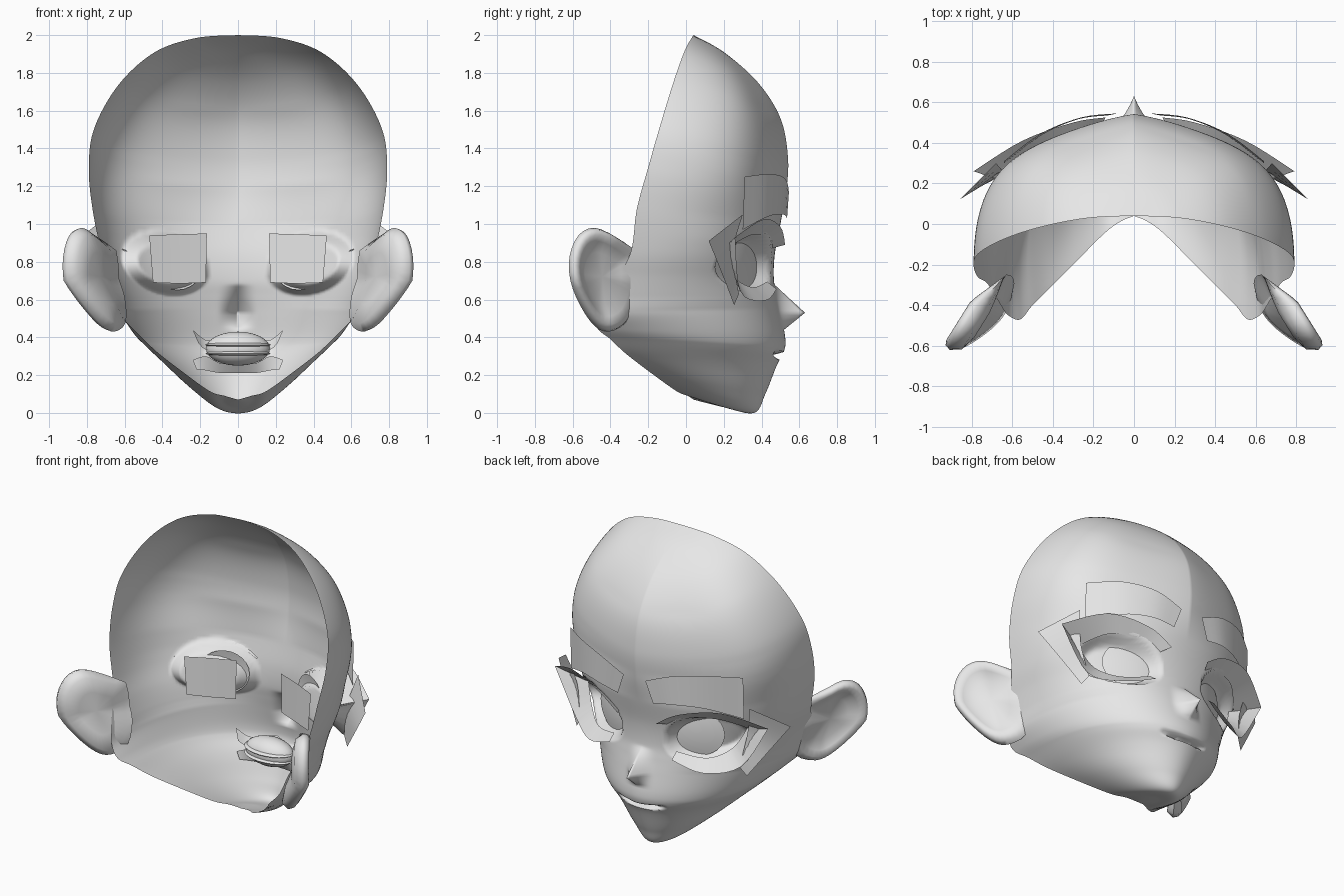
import bpy, bmesh, math
from mathutils import Vector

cube = bpy.data.objects.get("Cube")
if cube:
    bpy.data.objects.remove(cube, do_unlink=True)

grey = bpy.data.materials.new("light_grey")
grey.use_nodes = True
grey.diffuse_color = (0.8, 0.8, 0.8, 1)
grey.node_tree.nodes["Principled BSDF"].inputs["Base Color"].default_value = (0.8, 0.8, 0.8, 1)


def finish(name, bm, mirror=True, angle=40):
    """Turn a bmesh into a shaded object, mirrored across x when asked."""
    mesh = bpy.data.meshes.new(name)
    bm.to_mesh(mesh)
    bm.free()
    mesh.materials.append(grey)
    obj = bpy.data.objects.new(name, mesh)
    bpy.context.collection.objects.link(obj)
    bpy.ops.object.select_all(action='DESELECT')
    obj.select_set(True)
    bpy.context.view_layer.objects.active = obj
    bpy.ops.object.shade_smooth_by_angle(angle=math.radians(angle))
    if mirror:
        mod = obj.modifiers.new("Mirror", 'MIRROR')
        mod.merge_threshold = 0.0005
    return obj


def grid(name, rows, solid=False, angle=40):
    """Skin rows of points with quads."""
    bm = bmesh.new()
    vs = [[bm.verts.new(p) for p in row] for row in rows]
    for a, b in zip(vs, vs[1:]):
        for i in range(len(a) - 1):
            bm.faces.new((a[i], a[i + 1], b[i + 1], b[i]))
    bmesh.ops.remove_doubles(bm, verts=bm.verts[:], dist=0.0003)
    if solid:
        bmesh.ops.recalc_face_normals(bm, faces=bm.faces[:])
    return finish(name, bm, angle=angle)


def smooth_path(points, steps):
    """Catmull-Rom curve through tuples of any length."""
    pts = [points[0]] + list(points) + [points[-1]]
    out = []
    for k in range(len(points) - 1):
        for s in range(steps):
            t = s / steps
            out.append(tuple(
                0.5 * (2 * b + (c - a) * t + (2 * a - 5 * b + 4 * c - d) * t * t
                       + (3 * b - a - 3 * c + d) * t ** 3)
                for a, b, c, d in zip(*pts[k:k + 4])))
    return out + [tuple(points[-1])]


def clamp(v):
    return max(0.0, min(1.0, v))


# Face shell: front profile (y, z) paired with open back rim (x, y, z)
sections = [
    (.04, 2.0, 0, .04, 2.0), (.2, 1.91, .22, .03, 1.985), (.38, 1.75, .44, -.01, 1.91),
    (.5, 1.56, .63, -.07, 1.74), (.54, 1.35, .76, -.14, 1.51), (.53, 1.17, .79, -.2, 1.3),
    (.5, 1.0, .77, -.26, 1.08), (.47, .84, .725, -.29, .86), (.465, .71, .68, -.36, .72),
    (.48, .62, .65, -.41, .62), (.5, .53, .62, -.45, .52), (.525, .4, .56, -.47, .45),
    (.52, .33, .5, -.4, .39), (.48, .25, .42, -.32, .315), (.42, .1, .29, -.19, .215),
    (.36, 0, .15, -.05, .115), (.2, .03, .07, .01, .09), (.04, .07, 0, .04, .07)]


def face_point(section, t):
    cy, cz, rx, ry, rz = section
    a = t * math.pi / 2
    # fuller cheeks than forehead and jaw
    fullness = .93 - .2 * clamp((1.3 - cz) / .4) * clamp((cz - .2) / .4)
    x, y = rx * math.sin(a), ry + (cy - ry) * abs(math.cos(a)) ** fullness
    z = cz + (rz - cz) * t ** 2
    # gently ridged forehead, jaw curling in under its rim
    y -= .028 * math.sin(4 * a) * clamp((cz - 1) / .2) * clamp((1.9 - cz) / .3)
    x *= 1 + .1 * math.sin(2 * a) * clamp((.55 - cz) / .2)
    # nose ridge
    rise = clamp((.68 - z) / .15) if z > .53 else clamp((z - .44) / .09)
    y += .13 * rise * clamp(1 - x / .11) ** 2
    # mouth slit
    y -= .065 * clamp(1 - (x / .18) ** 2) * clamp(1 - abs(z - .302 - x * x * .6) / .02)
    # eye socket
    e = ((x - .385) / .23) ** 2 + ((z - .79 - (x - .38) * .15) / .165) ** 2
    if y > 0:
        y -= .12 * clamp((1 - e) * 1.7)
    return x, y, z


COLS = 60
grid("face_shell", [[face_point(s, (c / COLS) ** 1.15) for c in range(COLS + 1)]
                    for s in smooth_path(sections, 9)], angle=60)

# Ears: outline (along the ear, height) lofted into a hollowed dish
outline = smooth_path([
    (-.01, .86), (.13, .93), (.27, .98), (.37, .94), (.425, .83), (.42, .7), (.36, .57),
    (.27, .46), (.18, .43), (.06, .48), (-.02, .62), (-.03, .75), (-.01, .86)], 3)
along, out = Vector((.53, -.85, 0)), Vector((.85, .53, 0))


def ear_ring(scale, offset):
    ring = []
    for s, z in outline:
        s, z = .2 + (s - .2) * scale, .72 + (z - .72) * scale
        # the front edge thins and sinks into the cheek
        sink = clamp((s + .03) / .2)
        lean = Vector((-.45 * max(0, .7 - z), 0, 0))
        ring.append(Vector((.68, -.255, z)) + along * s + out * (offset * sink - .04 * (1 - sink)) + lean)
    return ring


grid("ears", [ear_ring(*r) for r in (
    (0, -.07), (.5, -.07), (.85, -.05), (1, 0), (.96, .03), (.86, .04), (.72, .015),
    (.5, -.025), (0, -.035))], solid=True, angle=70)


# Loose plates around each eye
def plate(name, upper, lower, steps=5):
    grid(name, [smooth_path(upper, steps), smooth_path(lower, steps)])


plate("eyebrows",
      [(.08, .545, 1.17), (.26, .525, 1.24), (.46, .445, 1.265), (.64, .31, 1.25)],
      [(.13, .535, 1.03), (.28, .515, 1.05), (.46, .435, 1.04), (.64, .30, .97)])
plate("upper_lashes",
      [(.14, .525, .89), (.3, .5, .985), (.55, .41, 1.025), (.79, .26, .93)],
      [(.18, .45, .87), (.3, .42, .93), (.48, .34, .94), (.62, .2, .86)])
plate("lash_wings",
      [(.68, .30, 1.05), (.63, .25, .85), (.59, .28, .63)],
      [(.86, .12, .91), (.745, .19, .74), (.63, .255, .57)])
plate("lower_lashes",
      [(.23, .43, .695), (.4, .35, .665), (.52, .25, .725), (.59, .19, .86)],
      [(.23, .48, .655), (.42, .42, .595), (.61, .29, .64), (.79, .26, .93)])
plate("inner_eye_plates",
      [(.165, .22, .95), (.32, .165, .945), (.47, .1, .94)],
      [(.17, .22, .69), (.31, .165, .685), (.45, .1, .69)], 2)

# Irises: shallow domes set into the sockets
rings = []
for k in range(6):
    r = k / 5
    ring = []
    for i in range(25):
        a = math.tau * i / 24
        x = .32 + .14 * r * math.cos(a)
        ring.append((x, .38 - .48 * (x - .18) + .015 * (1 - r * r), .795 + .145 * r * math.sin(a)))
    rings.append(ring)
grid("irises", rings)


# Mouth bag and the two tooth rows behind the lips
def ellipsoid(name, centre, size):
    bm = bmesh.new()
    bmesh.ops.create_uvsphere(bm, u_segments=24, v_segments=12, radius=1)
    bmesh.ops.scale(bm, vec=size, verts=bm.verts[:])
    bmesh.ops.translate(bm, vec=centre, verts=bm.verts[:])
    finish(name, bm, mirror=False)


ellipsoid("mouth_bag", (0, .34, .34), (.17, .1, .09))
for label, z in (("upper", .36), ("lower", .315)):
    ellipsoid(label + "_teeth", (0, .335, z), (.172, .11, .018))

# Spare lip plates flaring around the mouth bag
plate("upper_lip_plates",
      [(0, .41, .42), (.1, .39, .395), (.17, .36, .385), (.24, .32, .44)],
      [(0, .36, .36), (.1, .35, .345), (.17, .33, .335), (.21, .3, .37)], 3)
plate("lower_lip_plates",
      [(0, .38, .25), (.1, .37, .265), (.17, .35, .3), (.24, .33, .28)],
      [(0, .41, .21), (.1, .4, .212), (.17, .36, .225), (.22, .33, .23)], 3)
